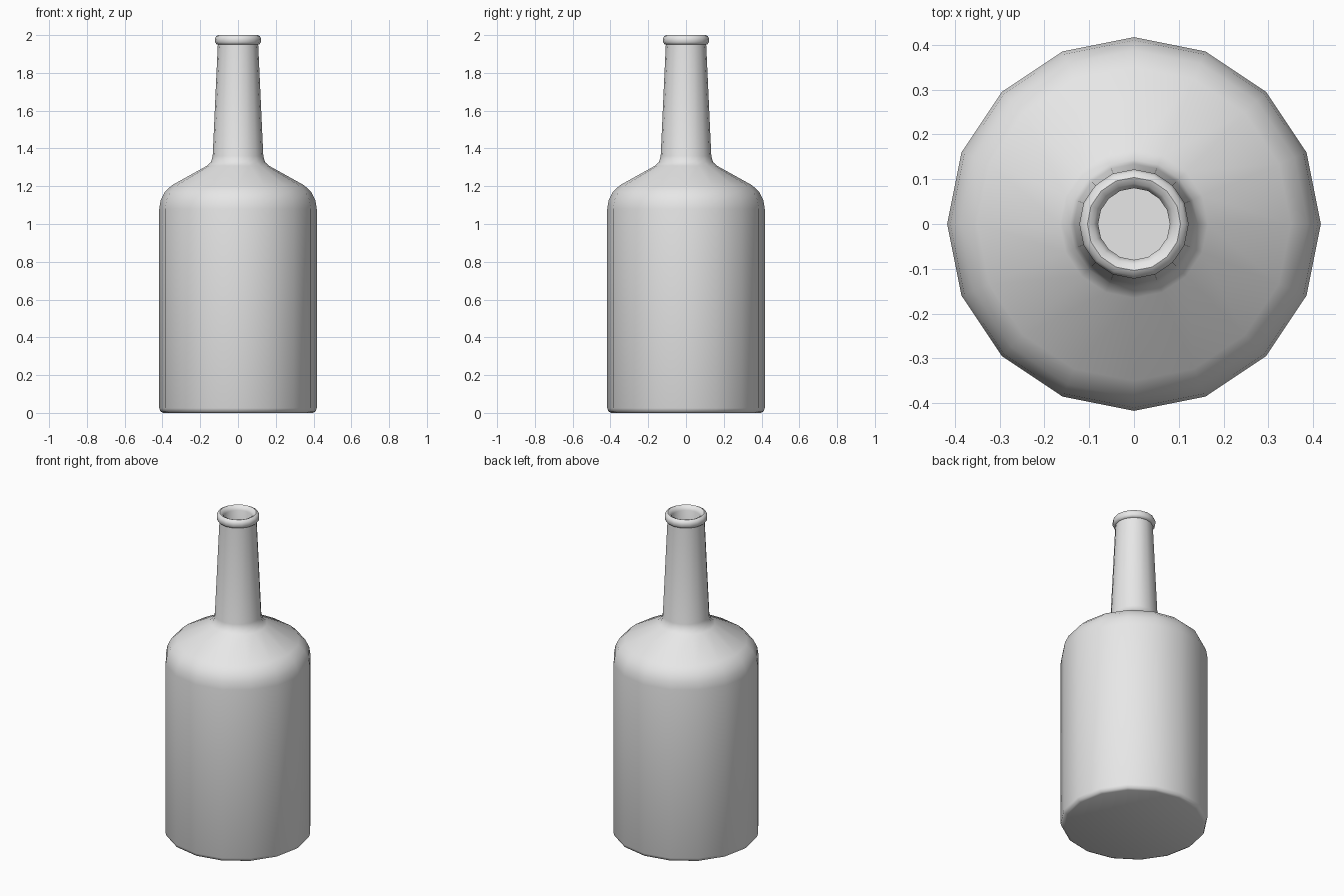
import bpy, bmesh, math

cube = bpy.data.objects.get("Cube")
if cube:
    bpy.data.objects.remove(cube, do_unlink=True)

SIDES = 16

grey = bpy.data.materials.new("plain_grey")
grey.use_nodes = True
colour = (0.8, 0.8, 0.8, 1)
grey.diffuse_color = colour
grey.node_tree.nodes["Principled BSDF"].inputs["Base Color"].default_value = colour

# Outer wall, from the base up (radius, height)
outer = [(0.395, 0), (0.41, 0.007), (0.417, 0.025), (0.417, 1.08),
         (0.41, 1.125), (0.388, 1.17), (0.35, 1.205),
         (0.165, 1.308), (0.143, 1.328), (0.134, 1.36), (0.107, 1.95)]
# Rounded lip
lip = [(0.114, 1.952), (0.121, 1.962), (0.122, 1.98), (0.116, 1.994), (0.104, 2.0)]
# Inner wall, from the mouth down
inner = [(0.09, 1.994), (0.08, 1.975), (0.08, 1.36), (0.13, 1.28),
         (0.32, 1.18), (0.38, 1.08), (0.38, 0.04)]


def lathe(name, profile):
    """Spin a profile around z and close both ends."""
    bm = bmesh.new()
    rings = []
    for r, z in profile:
        angles = [math.tau * i / SIDES for i in range(SIDES)]
        rings.append([bm.verts.new((r * math.cos(a), r * math.sin(a), z)) for a in angles])
    for low, high in zip(rings, rings[1:]):
        for i in range(SIDES):
            j = (i + 1) % SIDES
            bm.faces.new((low[i], low[j], high[j], high[i]))
    bm.faces.new(rings[0][::-1])
    bm.faces.new(rings[-1])
    mesh = bpy.data.meshes.new(name)
    bm.to_mesh(mesh)
    bm.free()
    mesh.materials.append(grey)
    obj = bpy.data.objects.new(name, mesh)
    bpy.context.collection.objects.link(obj)
    return obj


bottle = lathe("bottle", outer + lip + inner)

# Smooth walls, crisp base and lip seam
bpy.ops.object.select_all(action="DESELECT")
bottle.select_set(True)
bpy.context.view_layer.objects.active = bottle
bpy.ops.object.shade_smooth_by_angle(angle=math.radians(50))
